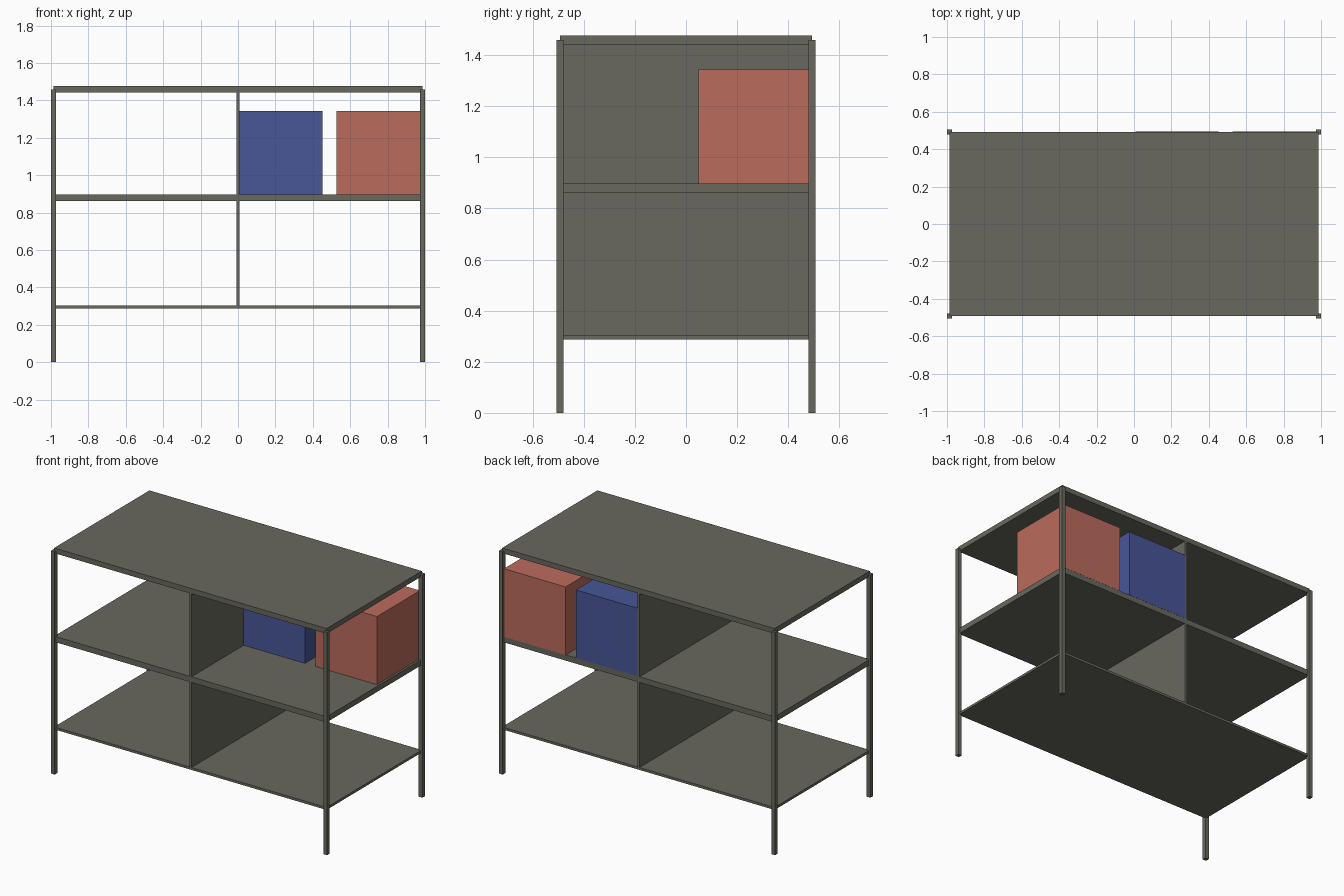
import bpy

if "Cube" in bpy.data.objects:
    bpy.data.objects.remove(bpy.data.objects["Cube"])


def material(name, rgb):
    mat = bpy.data.materials.new(name)
    mat.diffuse_color = (*rgb, 1)
    mat.use_nodes = True
    mat.node_tree.nodes["Principled BSDF"].inputs["Base Color"].default_value = mat.diffuse_color
    return mat


def box(name, x, y, z, mat):
    """Cuboid spanning the (min, max) ranges x, y, z."""
    spans = (x, y, z)
    centre = [(a + b) / 2 for a, b in spans]
    bpy.ops.mesh.primitive_cube_add(size=1, location=centre)
    obj = bpy.context.object
    obj.name = name
    obj.scale = [b - a for a, b in spans]
    bpy.ops.object.transform_apply(location=False, rotation=False, scale=True)
    obj.data.materials.append(mat)
    return obj


frame = material("dark_grey", (0.14, 0.14, 0.115))
red = material("red", (0.50, 0.147, 0.107))
blue = material("blue", (0.065, 0.093, 0.305))

X, Y = 0.987, 0.493      # shelf half sizes, reaching the post centres
R = 0.0135               # post half width

# Three shelves
for name, z in (("bottom_shelf", (0.288, 0.304)),
                ("middle_shelf", (0.861, 0.898)),
                ("top_board", (1.442, 1.476))):
    box(name, (-X, X), (-Y, Y), z, frame)

# Corner posts
for sx, side in ((-1, "left"), (1, "right")):
    for sy, end in ((-1, "front"), (1, "back")):
        box(f"{end}_{side}_post", (sx * X - R, sx * X + R),
            (sy * Y - R, sy * Y + R), (0, 1.459), frame)

# Centre dividers
for name, z in (("lower_divider", (0.304, 0.861)),
                ("upper_divider", (0.898, 1.442))):
    box(name, (-0.008, 0.008), (-Y, Y), z, frame)

# Storage boxes at the back of the middle shelf
for name, x, mat in (("blue_storage_box", (0.007, 0.452), blue),
                     ("red_storage_box", (0.527, 0.973), red)):
    box(name, x, (0.048, 0.494), (0.898, 1.344), mat)
